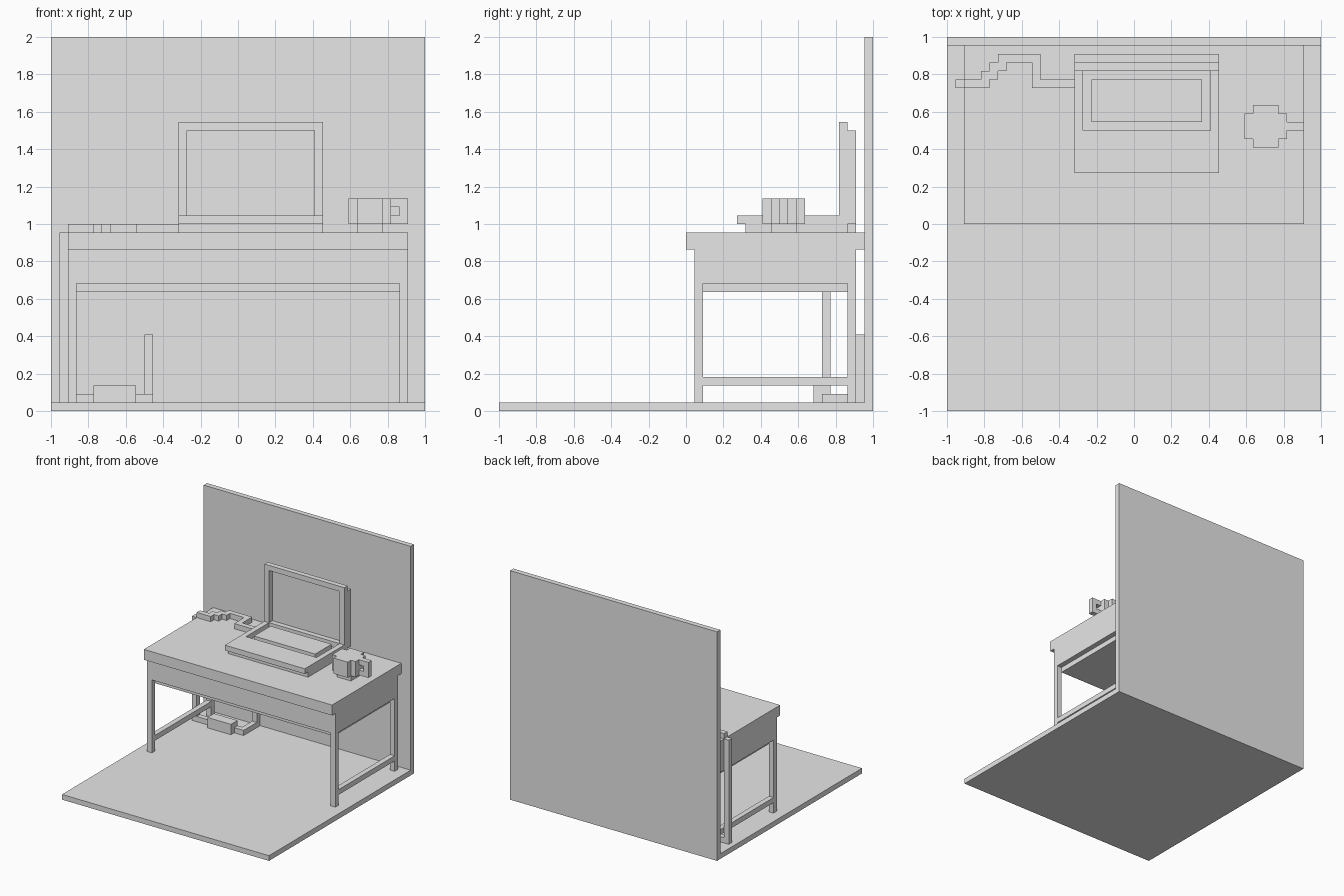
import bpy
import bmesh

U = 1 / 22  # one block of the grid

cube = bpy.data.objects.get("Cube")
if cube:
    bpy.data.objects.remove(cube, do_unlink=True)

grey = bpy.data.materials.new("plain grey")
grey.use_nodes = True
grey.diffuse_color = (0.8, 0.8, 0.8, 1)
grey.node_tree.nodes["Principled BSDF"].inputs["Base Color"].default_value = (0.8, 0.8, 0.8, 1)


def part(name, *boxes):
    """Flat-shaded part made of boxes, each given as x, y and z ranges in blocks."""
    bm = bmesh.new()
    for spans in boxes:
        verts = bmesh.ops.create_cube(bm, size=1)["verts"]
        for v in verts:
            v.co = [(lo if c < 0 else hi) * U for c, (lo, hi) in zip(v.co, spans)]
    mesh = bpy.data.meshes.new(name)
    bm.to_mesh(mesh)
    bm.free()
    mesh.materials.append(grey)
    obj = bpy.data.objects.new(name, mesh)
    bpy.context.collection.objects.link(obj)
    return obj


# Room
part("floor", ((-22, 22), (-22, 22), (0, 1)))
part("back_wall", ((-22, 22), (21, 22), (1, 44)))

# Desk
part("desk_top", ((-20, 20), (0, 21), (19, 21)))
part("desk_apron", ((-20, 20), (1, 20), (15, 19)))
part("desk_underside", ((-19, 19), (2, 19), (14, 15)))
for side, x in (("right", (-20, -19)), ("left", (19, 20))):
    part(f"{side}_front_leg", (x, (1, 2), (1, 15)))
    part(f"{side}_back_leg", (x, (19, 20), (1, 15)))
    part(f"{side}_stretcher", (x, (2, 19), (3, 4)))

# Laptop base with a sunken well around the keyboard
part("laptop_bottom", ((-7, 10), (7, 19), (21, 22)))
part("laptop_deck",
     ((-7, 10), (6, 11), (22, 23)),
     ((-7, -6), (11, 18), (22, 23)),
     ((9, 10), (11, 18), (22, 23)))
part("keyboard", ((-5, 8), (12, 17), (22, 23)))

# Laptop screen
part("screen_bezel",
     ((-7, 10), (18, 19), (22, 23)),
     ((-7, 10), (18, 19), (33, 34)),
     ((-7, -6), (18, 19), (23, 33)),
     ((9, 10), (18, 19), (23, 33)))
part("screen_panel", ((-7, 10), (19, 20), (22, 33)))

# Mug
part("mug_foot", ((14, 17), (10, 13), (21, 22)))
part("mug_body",
     ((13, 18), (10, 13), (22, 25)),
     ((14, 17), (9, 10), (22, 25)),
     ((14, 17), (13, 14), (22, 25)))
part("mug_handle",
     ((18, 20), (11, 12), (22, 23)),
     ((19, 20), (11, 12), (23, 24)),
     ((18, 20), (11, 12), (24, 25)))

# Power cable across the desk, down the side and along the floor
on_desk = (21, 22)
part("desk_cable",
     ((-20, -17), (16, 17), on_desk),
     ((-18, -16), (17, 18), on_desk),
     ((-17, -15), (18, 19), on_desk),
     ((-16, -11), (19, 20), on_desk),
     ((-12, -11), (17, 19), on_desk),
     ((-12, -7), (16, 17), on_desk))
part("hanging_cable", ((-21, -20), (16, 17), (1, 21)))
part("power_adapter", ((-17, -12), (15, 17), (1, 3)))
part("floor_cable",
     ((-20, -17), (16, 17), (1, 2)),
     ((-12, -10), (16, 17), (1, 2)),
     ((-11, -10), (17, 20), (1, 2)))
part("wall_cable", ((-11, -10), (20, 21), (1, 9)))
